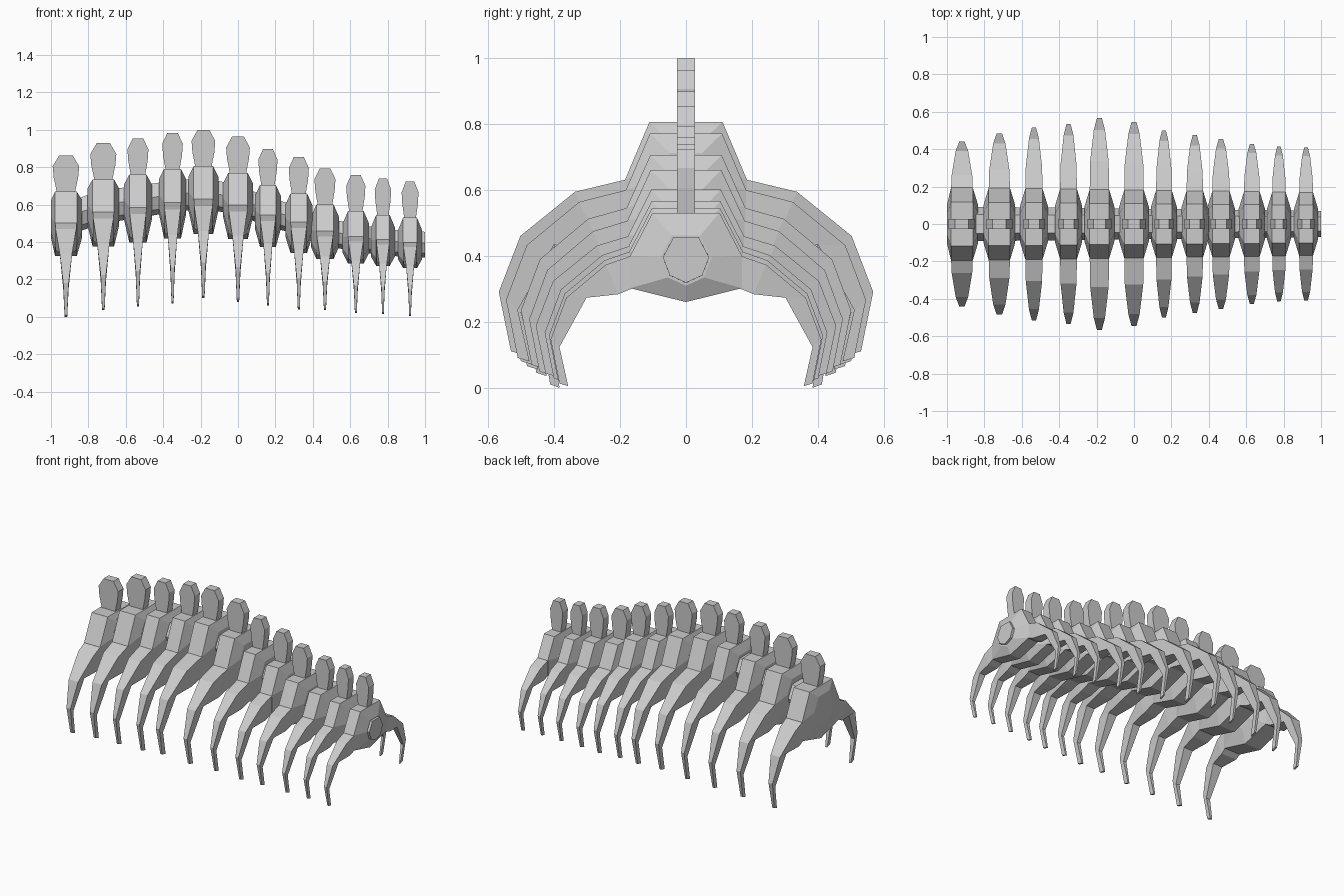
import bpy, bmesh

if "Cube" in bpy.data.objects:
    bpy.data.objects.remove(bpy.data.objects["Cube"])

# Per vertebra: x, half thickness, rib reach, body top z, rib tip z
SEGMENTS = [
    (-.92, .058, .44, .67, .00), (-.72, .057, .485, .735, .035),
    (-.535, .046, .515, .76, .055), (-.35, .045, .535, .79, .07),
    (-.185, .052, .567, .805, .10), (0, .052, .545, .77, .08),
    (.16, .042, .50, .705, .06), (.325, .044, .475, .66, .04),
    (.465, .046, .455, .60, .035), (.63, .042, .428, .565, .02),
    (.775, .036, .415, .545, .015), (.92, .037, .41, .53, .005)]


def loft(bm, rings):
    """Skin a list of equal-length point rings and cap both ends."""
    vs = [[bm.verts.new(p) for p in r] for r in rings]
    n = len(vs[0])
    for a, b in zip(vs, vs[1:]):
        for i in range(n):
            j = (i + 1) % n
            bm.faces.new((a[i], a[j], b[j], b[i]))
    bm.faces.new(vs[0])
    bm.faces.new(vs[-1][::-1])


def finish(bm, name):
    bmesh.ops.recalc_face_normals(bm, faces=bm.faces[:])
    me = bpy.data.meshes.new(name)
    bm.to_mesh(me)
    bm.free()
    ob = bpy.data.objects.new(name, me)
    bpy.context.collection.objects.link(ob)
    return ob


def symmetric(half, x):
    """Seven-sided ring: three mirrored points plus the bottom point."""
    right = half[:3]
    left = [(-y, z) for y, z in reversed(right)]
    return [(x, y, z) for y, z in right + [half[3]] + left]


def collar(x, zc, r):
    return symmetric([(.55 * r, zc + .85 * r), (r, zc),
                      (.7 * r, zc - .78 * r), (0, zc - 1.1 * r)], x)


def radius(x):
    return .082 - .012 * x


for i, (x, h, Y, T, tip) in enumerate(SEGMENTS):
    w = .182 - .014 * x
    H = T - tip

    def z(f):
        return tip + f * H

    # Vertebra body, tapering to a collar on each side
    bm = bmesh.new()
    section = [(.6 * w, T), (w, z(.752)), (w, z(.565)), (0, z(.485))]
    zc, r, fl = T - .135, radius(x) * 1.1, h + .028
    loft(bm, [collar(max(x - fl, -1), zc, r), symmetric(section, x - h),
              symmetric(section, x + h), collar(x + fl, zc, r)])
    finish(bm, f"vertebra_body_{i + 1}")

    # Pair of ribs: outer y/z, inner y/z, half thickness
    stations = [
        (w * .95, z(.755), w * .95, z(.565), h),
        (.593 * Y, z(.70), .50 * Y, z(.53), h * .95),
        (.885 * Y, z(.51), .735 * Y, z(.51), h * .58),
        (Y, z(.27), .935 * Y, z(.225), h * .25),
        (.935 * Y, z(.015), .87 * Y, tip, h * .12)]
    bm = bmesh.new()
    for s in (-1, 1):
        loft(bm, [[(x - t, s * yo, zo), (x + t, s * yo, zo),
                   (x + t, s * yi, zi), (x - t, s * yi, zi)]
                  for yo, zo, yi, zi, t in stations])
    finish(bm, f"rib_pair_{i + 1}")

    # Upright paddle-shaped process
    bm = bmesh.new()
    loft(bm, [[(x - k * h, -.027, T + dz), (x + k * h, -.027, T + dz),
               (x + k * h, .027, T + dz), (x - k * h, .027, T + dz)]
              for dz, k in ((-.03, .8), (0, .85), (.075, 1.13),
                            (.135, 1.22), (.193, .62))])
    finish(bm, f"spine_process_{i + 1}")

# Column joining all vertebrae
bm = bmesh.new()
path = [(s[0], s[3] - .135) for s in SEGMENTS] + [(1, .395)]
loft(bm, [collar(px, pz, radius(px)) for px, pz in path])
finish(bm, "spinal_column")
